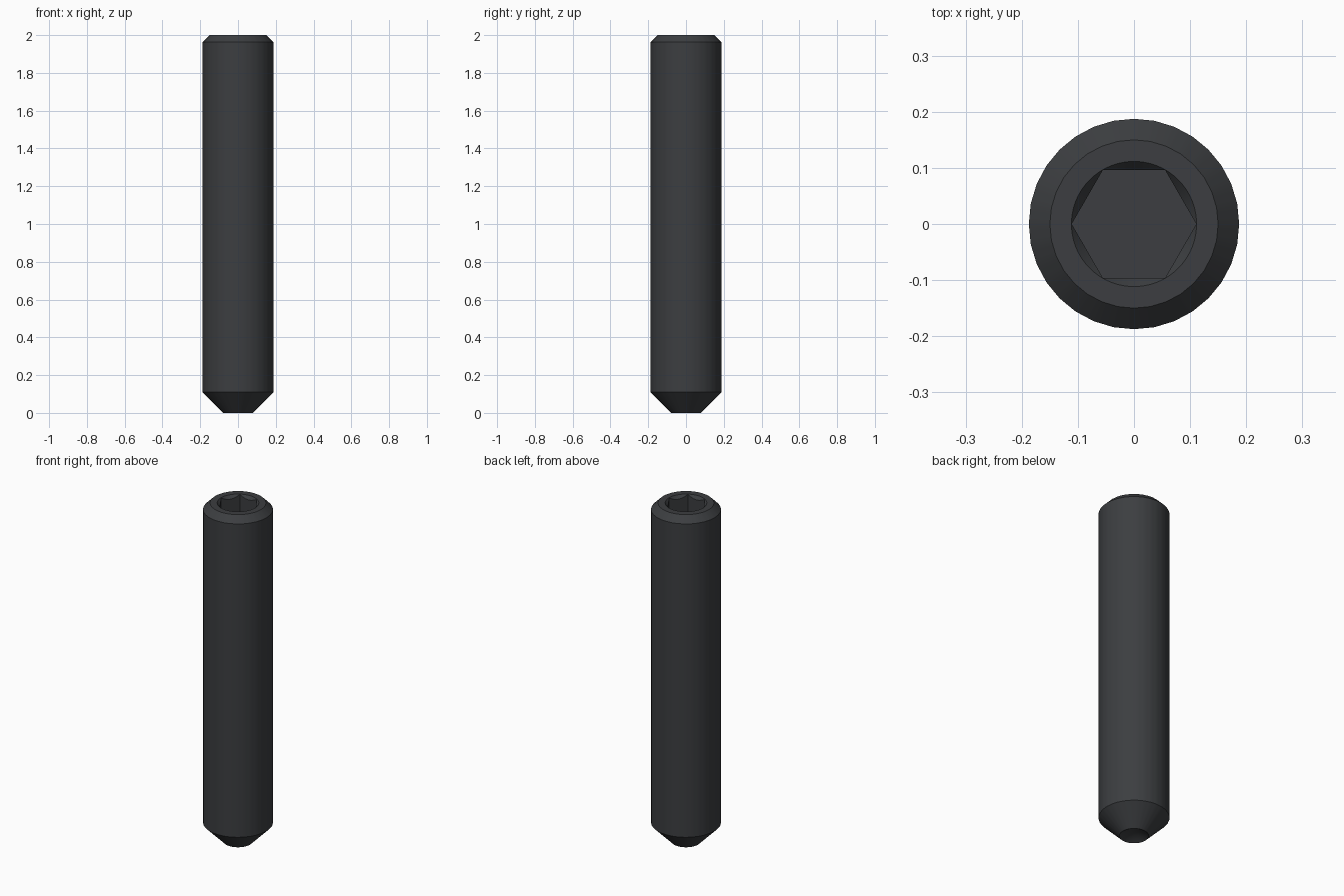
import bpy, bmesh, math

if "Cube" in bpy.data.objects:
    bpy.data.objects.remove(bpy.data.objects["Cube"])

N = 96            # points per ring, shared by the 32-sided body and 6-sided socket
R_HEX = 0.111     # socket corner radius
TOP = 2.0


def poly_radius(corner_r, sides, a):
    """Radius at angle a of a regular polygon with a corner at angle 0."""
    step = 2 * math.pi / sides
    return corner_r * math.cos(step / 2) / math.cos(a % step - step / 2)


bm = bmesh.new()


def ring(corner_r, z, sides=32, slope=0.0):
    """Polygon ring; slope lowers points that lie inside the corner radius."""
    verts = []
    for i in range(N):
        a = 2 * math.pi * i / N
        r = poly_radius(corner_r, sides, a)
        verts.append(bm.verts.new((r * math.cos(a), r * math.sin(a),
                                   z - slope * (corner_r - r))))
    return verts


rings = [
    ring(0.078, 0.0),                      # cup point rim
    ring(0.1875, 0.11),                    # point chamfer
    ring(0.1875, 1.9625),                  # shank
    ring(0.15, TOP),                       # top chamfer
    ring(R_HEX + 0.0005, TOP, N),          # countersink rim
    ring(R_HEX, TOP - 0.001, 6, 1.2),      # scalloped hex edge
    ring(R_HEX, TOP - 0.22, 6),            # socket floor
]
for lo, hi in zip(rings, rings[1:]):
    for i in range(N):
        j = (i + 1) % N
        bm.faces.new((lo[i], lo[j], hi[j], hi[i]))
bm.faces.new(rings[-1])

# Conical cup in the tip
apex = bm.verts.new((0, 0, 0.045))
for i in range(N):
    bm.faces.new((rings[0][(i + 1) % N], rings[0][i], apex))

bmesh.ops.recalc_face_normals(bm, faces=bm.faces)
mesh = bpy.data.meshes.new("set_screw")
bm.to_mesh(mesh)
bm.free()
screw = bpy.data.objects.new("set_screw", mesh)
bpy.context.collection.objects.link(screw)

# Black oxide finish
mat = bpy.data.materials.new("black_steel")
mat.diffuse_color = (0.045, 0.048, 0.052, 1)
mat.use_nodes = True
mat.node_tree.nodes["Principled BSDF"].inputs["Base Color"].default_value = mat.diffuse_color
mesh.materials.append(mat)

bpy.context.view_layer.objects.active = screw
screw.select_set(True)
bpy.ops.object.shade_smooth_by_angle(angle=math.radians(25))
